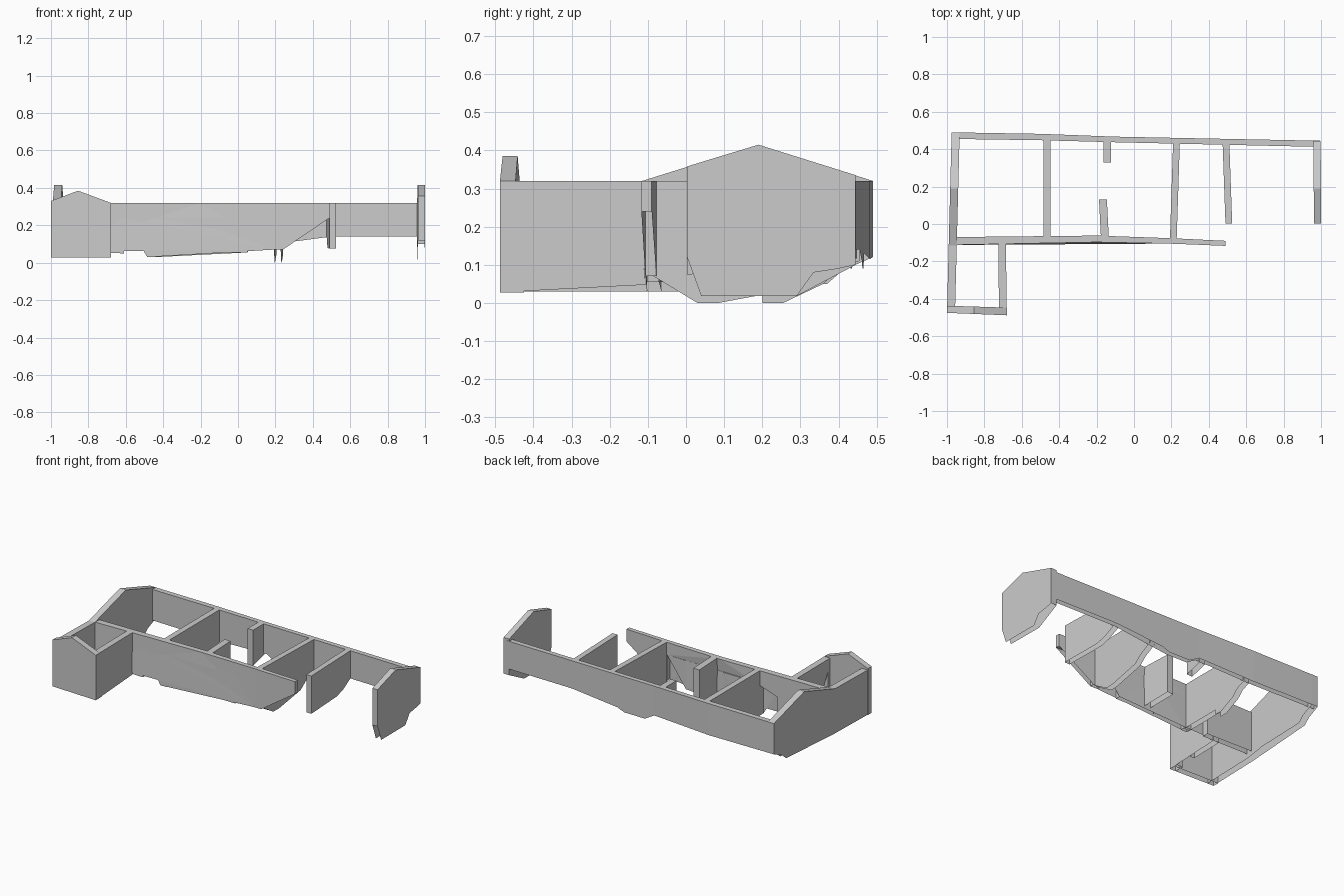
import bpy, bmesh

if "Cube" in bpy.data.objects:
    bpy.data.objects.remove(bpy.data.objects["Cube"])


def lerp(line, u):
    """Offset of a plan polyline [(u, v), ...] at position u."""
    for (u0, v0), (u1, v1) in zip(line, line[1:]):
        if u <= u1 or (u1, v1) == line[-1]:
            return v0 + (v1 - v0) * (u - u0) / (u1 - u0)


def wall(name, axis, outline, side_a, side_b):
    """Wall from an elevation outline (u, z) between two plan lines.
    The broken foot of each wall is left open underneath."""
    bm = bmesh.new()

    def ring(side):
        pts = []
        for u, z in outline:
            v = lerp(side, u)
            pts.append(bm.verts.new((u, v, z) if axis == 'x' else (v, u, z)))
        return pts

    a, b = ring(side_a), ring(side_b)
    faces = [bm.faces.new(a), bm.faces.new(b[::-1])]
    n = len(outline)
    for i in range(n):
        j = (i + 1) % n
        if outline[i][1] < 0.15 and outline[j][1] < 0.15:
            continue
        bm.faces.new((a[j], a[i], b[i], b[j]))
    bmesh.ops.triangulate(bm, faces=faces)
    bmesh.ops.recalc_face_normals(bm, faces=bm.faces[:])
    # outward direction check against the top faces
    if sum(f.normal.z * f.calc_area() for f in bm.faces) < 0:
        bmesh.ops.reverse_faces(bm, faces=bm.faces[:])
    me = bpy.data.meshes.new(name)
    bm.to_mesh(me)
    bm.free()
    ob = bpy.data.objects.new(name, me)
    bpy.context.collection.objects.link(ob)
    return ob


T, D = 0.32, 0.24   # wall top, door head

# Long back wall
wall("back_wall", 'x',
     [(-.975, T), (-.5, T), (-.1, T), (.998, T), (.998, .14), (.5, .14), (.2, .12),
      (.12, .09), (-.03, .09), (-.1, .13), (-.5, .115), (-.975, .12)],
     [(-.975, .49), (-.5, .482), (-.1, .467), (1, .445)],
     [(-.975, .455), (-.5, .448), (-.1, .437), (1, .412)])

# Front wall with doorways and the free lintel at the right
wall("front_wall", 'x',
     [(-.97, T), (-.2, T), (.2, T), (.49, T), (.49, D), (.24, D), (.24, .07), (.19, .07),
      (.19, D), (.05, D), (.05, .055), (-.225, .055), (-.225, D), (-.44, D),
      (-.44, .03), (-.485, .03), (-.485, D), (-.61, D), (-.61, .05), (-.97, .06)],
     [(-.97, -.112), (-.2, -.097), (.2, -.105), (.49, -.117)],
     [(-.97, -.07), (-.2, -.062), (.2, -.076), (.49, -.09)])

# Gabled end walls
wall("left_gable_wall", 'y',
     [(-.475, T), (-.115, T), (.19, .415), (.49, T), (.49, .12), (.41, .085),
      (.37, .05), (.03, .048), (-.11, .03), (-.475, .03)],
     [(-.475, -1.0), (.49, -.975)], [(-.475, -.957), (.49, -.932)])
wall("right_gable_wall", 'y',
     [(.003, .358), (.19, .415), (.445, .335), (.445, .10), (.4, .09), (.335, .08),
      (.29, .018), (.04, .018), (.003, .12)],
     [(0, 1.0), (.445, .998)], [(0, .963), (.445, .958)])

# Small front annex
wall("annex_gable_wall", 'x',
     [(-1, .33), (-.855, .385), (-.68, T), (-.68, .028), (-1, .028)],
     [(-1, -.475), (-.68, -.488)], [(-1, -.437), (-.68, -.447)])
wall("annex_side_wall", 'y',
     [(-.486, T), (-.1, T), (-.1, .048), (-.32, .042), (-.32, D), (-.425, D),
      (-.425, .028), (-.486, .028)],
     [(-.486, -.68), (-.1, -.685)], [(-.486, -.722), (-.1, -.725)])

# Cross walls with ragged feet
for name, y0, y1, foot, x0, x1, w in [
    ("cross_wall_left", -.08, .455,
     [(.455, .11), (.4, .09), (.36, .05), (.255, .05), (.255, 0), (.2, 0), (.2, .03), (-.08, .03)],
     -.447, -.447, .038),
    ("cross_wall_stub_front", -.07, .13, [(.13, .07), (-.07, .06)], -.135, -.145, .042),
    ("cross_wall_stub_back", .33, .445, [(.445, .12), (.33, .09)], -.122, -.122, .04),
    ("cross_wall_middle", -.085, .435,
     [(.435, .12), (.35, .08), (.3, .04), (.085, .04), (.085, 0), (.03, 0), (.03, .06), (-.085, .07)],
     .228, .245, .036),
    ("cross_wall_right", .003, .425,
     [(.425, .14), (.35, .10), (.28, .08), (.003, .075)], .525, .51, .036),
]:
    wall(name, 'y', [(y0, T), (y1, T)] + foot,
         [(y0, x0), (y1, x1)], [(y0, x0 - w), (y1, x1 - w)])
